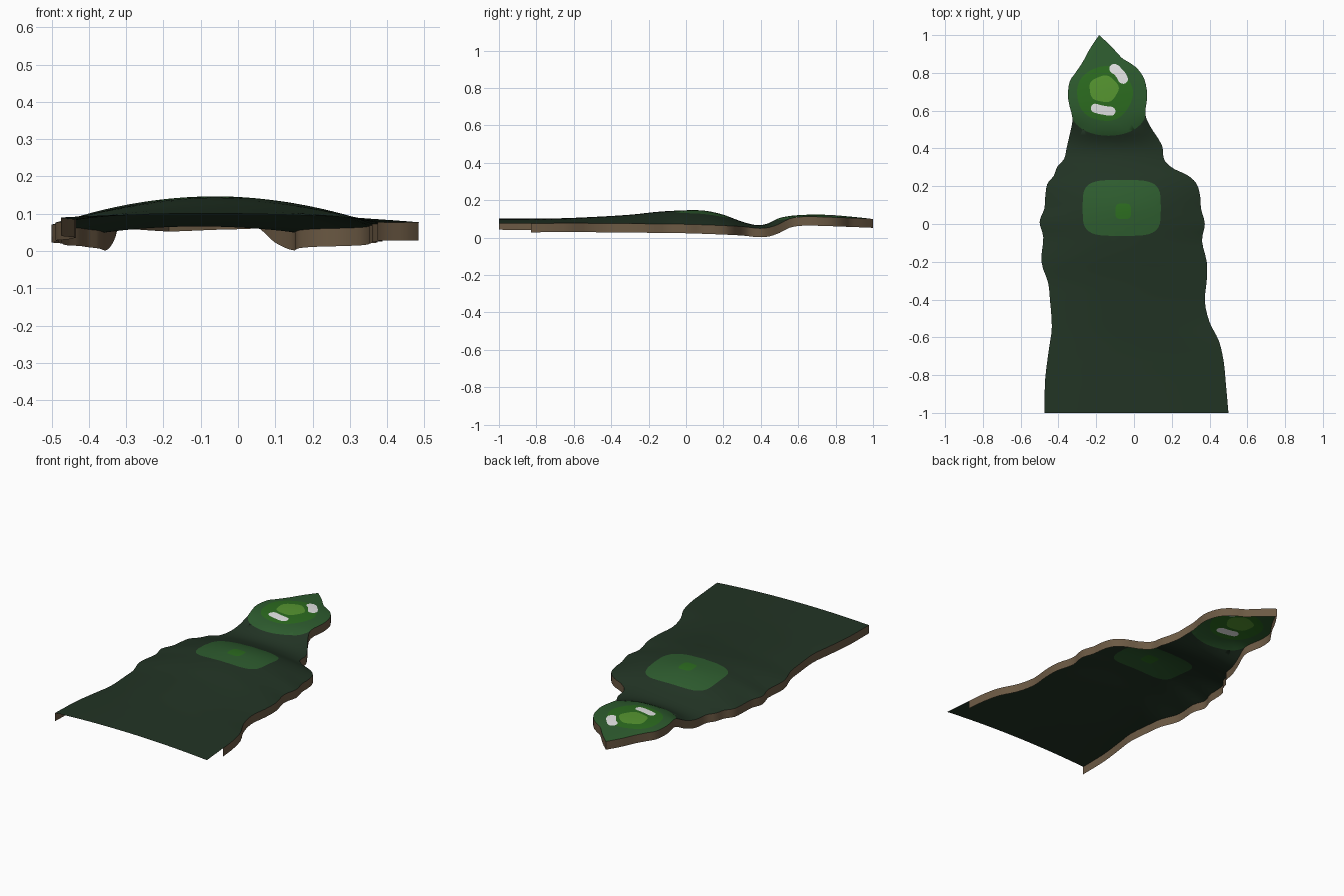
import bpy
from math import cos, sin, pi, atan2, copysign
from mathutils import Vector, geometry

default = bpy.data.objects.get("Cube")
if default:
    bpy.data.objects.remove(default, do_unlink=True)

SKIRT_DEPTH = 0.048
SPACING = 0.03


def make_material(name, colour):
    mat = bpy.data.materials.new(name)
    mat.use_nodes = True
    rgba = (*colour, 1.0)
    mat.diffuse_color = rgba
    shader = mat.node_tree.nodes["Principled BSDF"]
    shader.inputs["Base Color"].default_value = rgba
    shader.inputs["Roughness"].default_value = 0.9
    return mat


def make_object(name, verts, faces, materials):
    mesh = bpy.data.meshes.new(name)
    mesh.from_pydata(verts, [], faces)
    for mat in materials:
        mesh.materials.append(mat)
    obj = bpy.data.objects.new(name, mesh)
    bpy.context.collection.objects.link(obj)
    return obj


def interpolate(table, t):
    """Linear lookup in a list of (key, value) pairs with rising keys."""
    if t <= table[0][0]:
        return table[0][1]
    for (a, va), (b, vb) in zip(table, table[1:]):
        if t <= b:
            return va + (vb - va) * (t - a) / (b - a)
    return table[-1][1]


def smooth_line(points, steps=3):
    """Catmull-Rom spline through the points."""
    pts = [Vector(p) for p in points]
    pts = [pts[0]] + pts + [pts[-1]]
    line = []
    for a, b, c, d in zip(pts, pts[1:], pts[2:], pts[3:]):
        for i in range(steps):
            t = i / steps
            line.append(0.5 * (2 * b + (c - a) * t + (2 * a - 5 * b + 4 * c - d) * t ** 2
                               + (3 * b - a - 3 * c + d) * t ** 3))
    return line + [pts[-1]]


# Shore lines of both sides, as (y, x) from the front to the tip
right_shore = smooth_line([
    (-1, -.475), (-.82, -.47), (-.66, -.45), (-.545, -.435), (-.4, -.445), (-.31, -.455),
    (-.2, -.49), (-.07, -.48), (.01, -.5), (.08, -.475), (.14, -.47), (.21, -.46),
    (.255, -.425), (.305, -.405), (.345, -.37), (.41, -.355), (.475, -.34), (.555, -.325),
    (.62, -.34), (.68, -.35), (.755, -.34), (.8, -.31), (.86, -.27), (.925, -.235), (1, -.185)])
left_shore = smooth_line([
    (-1, .5), (-.83, .485), (-.73, .475), (-.62, .45), (-.52, .4), (-.41, .375),
    (-.3, .385), (-.2, .385), (-.09, .36), (0, .375), (.08, .355), (.15, .35),
    (.215, .33), (.26, .28), (.29, .215), (.325, .17), (.36, .155), (.41, .15),
    (.465, .12), (.51, .09), (.58, .06), (.68, .07), (.765, .055), (.82, .02),
    (.855, -.025), (.88, -.065), (.945, -.125), (1, -.185)])

# Height along the middle and along the shores
ridge = smooth_line([(-1, .1), (-.7, .102), (-.5, .11), (-.3, .122), (-.15, .138), (0, .146),
                     (.1, .144), (.2, .122), (.3, .085), (.38, .066), (.44, .076), (.5, .105),
                     (.6, .12), (.75, .122), (.88, .112), (1, .1)])
shore_height = smooth_line([(-1, .083), (-.5, .08), (-.2, .075), (0, .071), (.15, .066),
                            (.3, .059), (.38, .05), (.44, .053), (.5, .073), (.56, .103),
                            (.65, .112), (.85, .106), (1, .1)])


def across(x, y):
    """Position between the shores, from -1 to 1."""
    a, b = interpolate(right_shore, y), interpolate(left_shore, y)
    return (2 * x - a - b) / (b - a) if b - a > 1e-4 else 0.0


def height(x, y):
    u = max(-1.0, min(1.0, across(x, y)))
    low, high = interpolate(shore_height, y), interpolate(ridge, y)
    tilt = -0.007 * u * min(1.0, max(0.0, -y))
    return low + (high - low) * (1 - u * u) + tilt


# Outlines of the coloured areas
def blob(cx, cy, rx, ry, power=2, wobble=0.0, count=40):
    loop = []
    for i in range(count):
        a = 2 * pi * i / count
        c, s = cos(a), sin(a)
        r = 1 + wobble * sin(5 * a + 1)
        loop.append(Vector((cx + rx * r * copysign(abs(c) ** (2 / power), c),
                            cy + ry * r * copysign(abs(s) ** (2 / power), s))))
    return loop


def stroke(path, radius):
    """Outline of a round-ended brush stroke."""
    pts = [Vector(p) for p in path]
    loop = []
    for chain in (pts, pts[::-1]):
        for a, b in zip(chain, chain[1:]):
            d = (b - a).normalized()
            loop.append((a + b) / 2 + Vector((d.y, -d.x)) * radius)
        ang = atan2(d.y, d.x)
        for i in range(9):
            t = ang - pi / 2 + pi * i / 8
            loop.append(chain[-1] + Vector((cos(t), sin(t))) * radius)
    return loop


def inside(p, loop):
    hit = False
    for a, b in zip(loop, loop[1:] + loop[:1]):
        if (a.y > p.y) != (b.y > p.y) and p.x < a.x + (b.x - a.x) * (p.y - a.y) / (b.y - a.y):
            hit = not hit
    return hit


neck_y = 0.585
neck_a, neck_b = (interpolate(s, neck_y) for s in (right_shore, left_shore))
neck_arc = []
for i in range(25):
    a = pi * i / 24
    neck_arc.append(Vector(((neck_a + neck_b) / 2 - (neck_b - neck_a) / 2 * cos(a),
                            neck_y - 0.118 * sin(a))))
head_area = neck_arc + [Vector(p) for p in ((1, neck_y), (1, 2), (-1, 2), (-1, neck_y))]

patch = blob(-.065, .085, .207, .148, power=4)
spot = blob(-.057, .067, .041, .041, power=4, count=24)
pool = blob(-.155, .69, .148, .145, wobble=.015)
core = blob(-.16, .715, .077, .07, wobble=.04)
glint_back = stroke([(-.105, .822), (-.08, .808), (-.058, .768)], .026)
glint_front = stroke([(-.205, .613), (-.16, .6), (-.122, .597)], .024)

# Materials
ground_green = make_material("dark ground green", (.016, .034, .018))
meadow_green = make_material("meadow green", (.027, .107, .028))
bright_green = make_material("bright green", (.025, .150, .014))
light_green = make_material("light green", (.093, .305, .030))
white = make_material("white", (1, 1, 1))
earth = make_material("brown earth", (.150, .102, .058))

# Later areas lie over earlier ones: (outline, material slot)
areas = [(head_area, 1), (patch, 1), (spot, 2), (pool, 2), (core, 3),
         (glint_back, 4), (glint_front, 4)]

# Land sheet: a triangulation cut along every outline
shore = [Vector((x, y)) for y, x in right_shore]
shore += [Vector((x, y)) for y, x in reversed(left_shore[:-1])]
front_a, front_b = shore[-1], shore[0]
front = [front_a.lerp(front_b, i / 24) for i in range(1, 24)]

points, edges = [], []


def add_line(line, closed=True):
    start, n = len(points), len(line)
    points.extend(line)
    edges.extend((start + i, start + (i + 1) % n) for i in range(n if closed else n - 1))


add_line(shore + front)
add_line(neck_arc, closed=False)
for outline, slot in areas[1:]:
    add_line(outline)
for row in range(1, int(2 / SPACING)):
    y = -1 + row * SPACING
    for col in range(-17, 18):
        x = (col + 0.5 * (row % 2)) * SPACING
        if abs(across(x, y)) < 0.96:
            points.append(Vector((x, y)))

flat, _, faces, *_ = geometry.delaunay_2d_cdt(points, edges, [], 1, 1e-5)
used = sorted({i for f in faces for i in f})
remap = {old: new for new, old in enumerate(used)}
land = make_object("land_surface",
                   [(flat[i].x, flat[i].y, height(flat[i].x, flat[i].y)) for i in used],
                   [[remap[i] for i in f] for f in faces],
                   [ground_green, meadow_green, bright_green, light_green, white])
for poly in land.data.polygons:
    poly.use_smooth = True
    for outline, slot in areas:
        if inside(poly.center.xy, outline):
            poly.material_index = slot

# Earth bank hanging from the shore, open along the front
bank = [p for p in shore if p.x < 0 or p.y > -0.84]
verts = []
for p in bank:
    z = height(p.x, p.y)
    verts += [(p.x, p.y, z), (p.x, p.y, max(0.0, z - SKIRT_DEPTH))]
quads = [(2 * i, 2 * i + 2, 2 * i + 3, 2 * i + 1) for i in range(len(bank) - 1)]
skirt = make_object("earth_bank", verts, quads, [earth])
bpy.context.view_layer.objects.active = skirt
skirt.select_set(True)
bpy.ops.object.shade_smooth_by_angle()
